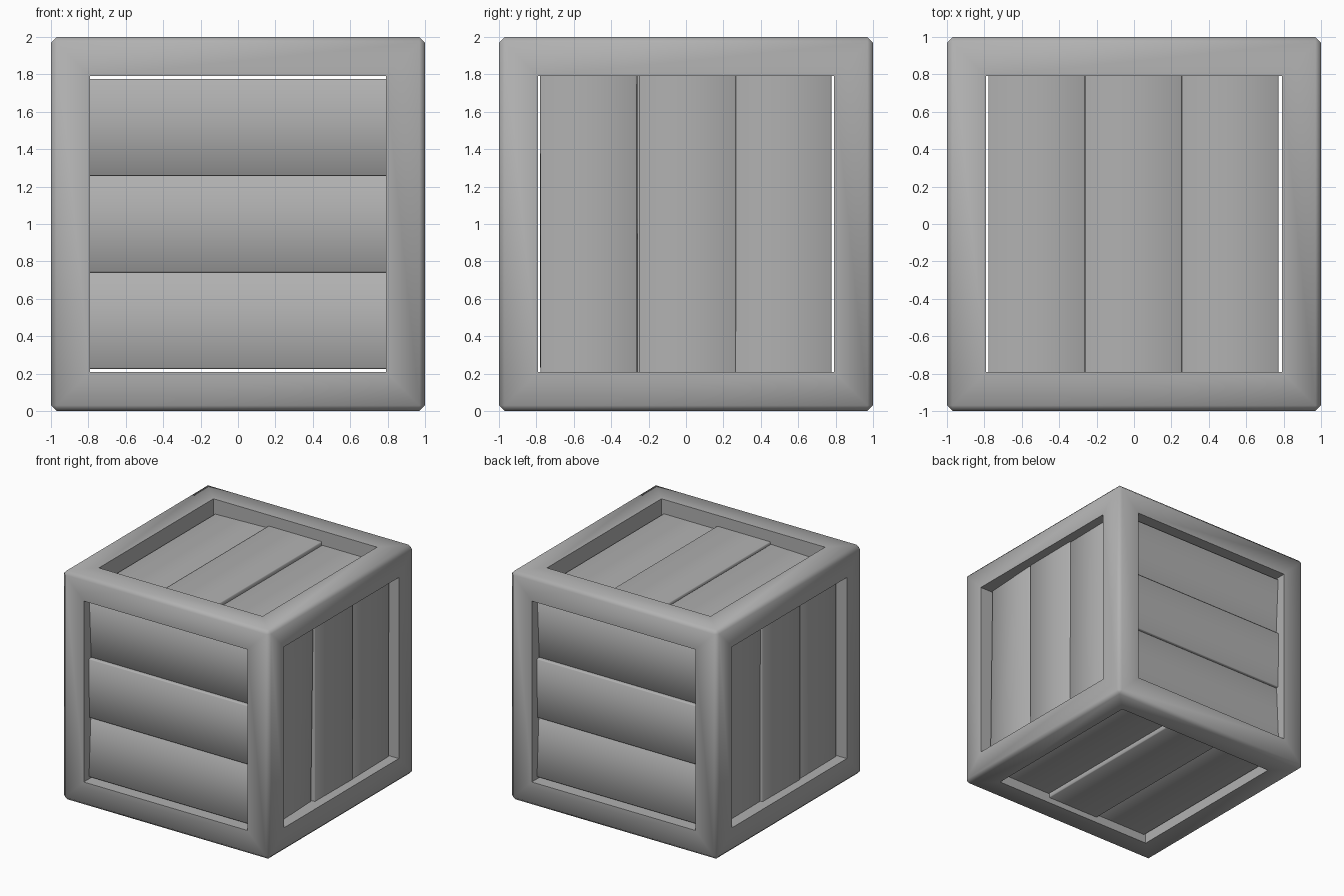
import bpy, bmesh, math
from mathutils import Vector

if "Cube" in bpy.data.objects:
    bpy.data.objects.remove(bpy.data.objects["Cube"])

HALF, BAR = 1.0, 0.21
CENTRE = Vector((0, 0, 1))

grey = bpy.data.materials.new("dark_grey")
grey.diffuse_color = (0.44, 0.44, 0.44, 1)
grey.use_nodes = True
grey.node_tree.nodes["Principled BSDF"].inputs["Base Color"].default_value = grey.diffuse_color


def add_object(name, bm, angle):
    bmesh.ops.recalc_face_normals(bm, faces=bm.faces)
    bmesh.ops.translate(bm, vec=CENTRE, verts=bm.verts)
    me = bpy.data.meshes.new(name)
    bm.to_mesh(me)
    bm.free()
    me.materials.append(grey)
    ob = bpy.data.objects.new(name, me)
    bpy.context.collection.objects.link(ob)
    bpy.context.view_layer.objects.active = ob
    ob.select_set(True)
    bpy.ops.object.shade_smooth_by_angle(angle=math.radians(angle))
    ob.select_set(False)


# Frame: cube with an opening through every face and softened outer edges
bm = bmesh.new()
bmesh.ops.create_cube(bm, size=2 * HALF)
panels = list(bm.faces)
bmesh.ops.inset_individual(bm, faces=panels, thickness=BAR, use_even_offset=True)
caps = bmesh.ops.extrude_discrete_faces(bm, faces=panels)["faces"]
bm.normal_update()
for f in caps:
    bmesh.ops.translate(bm, vec=-f.normal * BAR, verts=f.verts)
bmesh.ops.delete(bm, geom=caps, context='FACES_ONLY')
bmesh.ops.remove_doubles(bm, verts=bm.verts, dist=0.001)
outer = [e for e in bm.edges
         if all(min(abs(c) for c in v.co) > 0.99 for v in e.verts)]
bmesh.ops.bevel(bm, geom=outer, offset=0.03, offset_type='OFFSET', segments=1,
                profile=0.5, affect='EDGES')
add_object("crate_frame", bm, 60)


# Plank: u runs across the boards, w points out of the crate
def plank(name, u, w, pos, depth, tilt, twist=0.0, width=0.517, thick=0.06):
    u, w = Vector(u), Vector(w)
    v = w.cross(u)
    bm = bmesh.new()
    bmesh.ops.create_cube(bm, size=1)
    bmesh.ops.scale(bm, vec=(width, 1.6, thick), verts=bm.verts)
    long_edges = [e for e in bm.edges
                  if abs(e.verts[0].co.y - e.verts[1].co.y) > 1]
    bmesh.ops.bevel(bm, geom=long_edges, offset=0.006, offset_type='OFFSET',
                    segments=1, profile=0.5, affect='EDGES')
    for vert in bm.verts:
        p, t, q = vert.co
        a = tilt + twist * t / 0.8
        cu = pos + p * math.cos(a) - q * math.sin(a)
        cw = HALF - depth - thick / 2 + p * math.sin(a) + q * math.cos(a)
        vert.co = u * cu + v * t + w * cw
    add_object(name, bm, 60)


# Panels: across axis, outward axis, and (position, depth, tilt, twist) per board
X, Y, Z = (1, 0, 0), (0, 1, 0), (0, 0, 1)
wall = [(-0.517, 0.085, -0.05, 0), (0.0, 0.075, 0.01, 0), (0.517, 0.09, 0.05, 0)]
lid = [(-0.52, 0.122, 0.03, 0), (-0.003, 0.095, 0, 0), (0.514, 0.125, 0, 0)]
base = [(-0.52, 0.075, 0, 0), (-0.003, 0.05, 0, 0), (0.514, 0.085, 0, 0)]
right = [(-0.52, 0.10, 0.01, 0.05), (0.008, 0.08, 0.01, 0), (0.519, 0.085, 0, 0.015)]
left = [(-0.518, 0.09, 0, 0.01), (-0.002, 0.08, -0.01, 0), (0.515, 0.10, 0, 0.01)]
sides = {
    "front": (Z, (0, -1, 0), wall),
    "back": (Z, Y, wall),
    "right": (Y, X, right),
    "left": (Y, (-1, 0, 0), left),
    "top": (X, Z, lid),
    "bottom": (X, (0, 0, -1), base),
}
for side, (u, w, boards) in sides.items():
    for i, (pos, depth, tilt, twist) in enumerate(boards, 1):
        plank(f"{side}_plank_{i}", u, w, pos, depth, tilt, twist)
